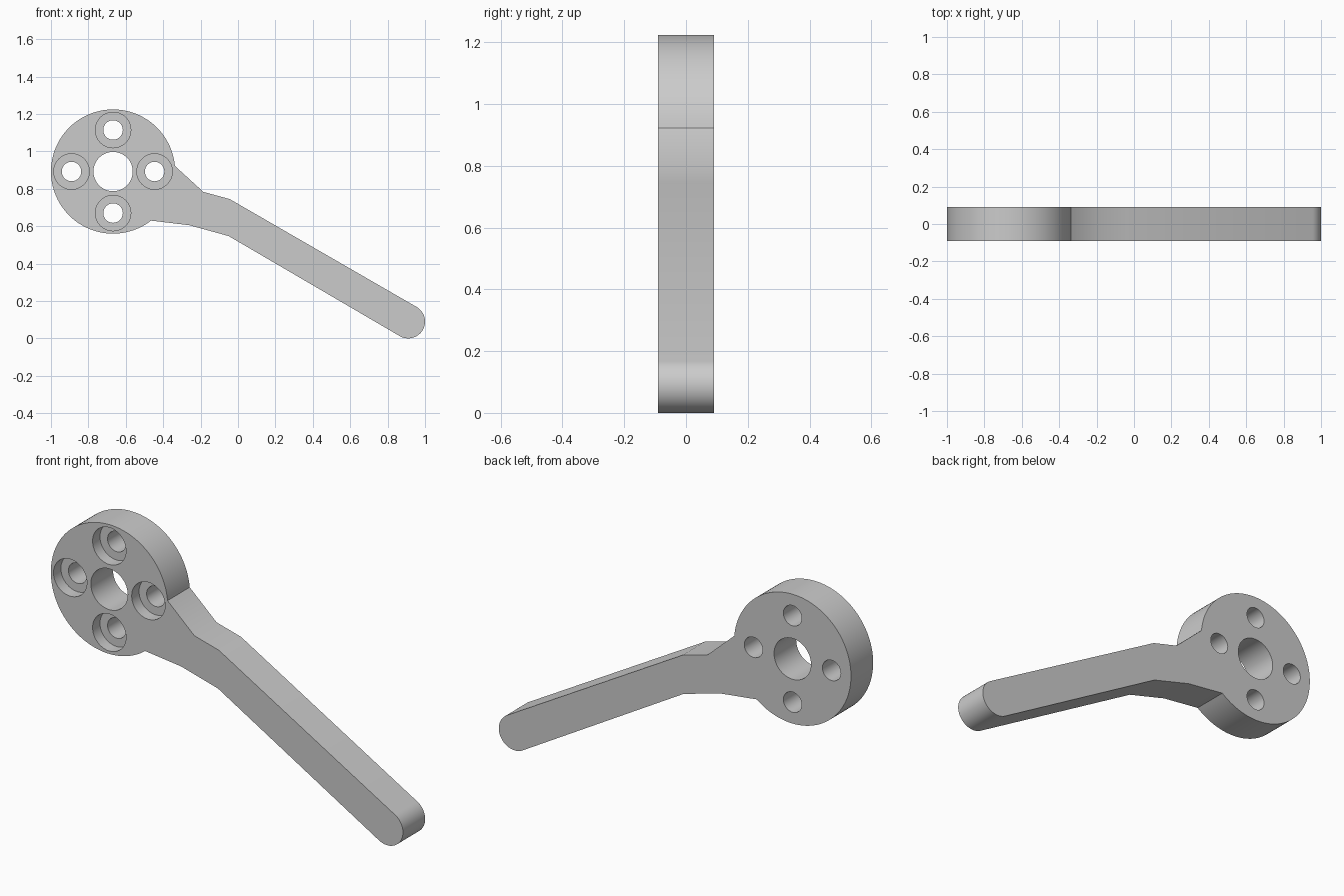
import bpy
import bmesh
from math import sin, cos, atan2, radians, pi

cube = bpy.data.objects.get("Cube")
if cube:
    bpy.data.objects.remove(cube, do_unlink=True)

HALF = 0.09                      # half thickness
HUB, HUB_R = (-0.668, 0.892), 0.332
TIP, TIP_R = (0.91, 0.09), 0.09

grey = bpy.data.materials.new("plain grey")
grey.use_nodes = True
colour = (0.6, 0.6, 0.6, 1)
grey.diffuse_color = colour
grey.node_tree.nodes["Principled BSDF"].inputs["Base Color"].default_value = colour


def arc(centre, r, start, end, steps):
    """Points on an arc in the x-z plane."""
    angles = [start + (end - start) * i / steps for i in range(steps + 1)]
    return [(centre[0] + r * cos(a), centre[1] + r * sin(a)) for a in angles]


def angle_from_hub(x, z):
    return atan2(z - HUB[1], x - HUB[0])


def finish(name, bm):
    bmesh.ops.recalc_face_normals(bm, faces=bm.faces[:])
    mesh = bpy.data.meshes.new(name)
    bm.to_mesh(mesh)
    bm.free()
    mesh.materials.append(grey)
    obj = bpy.data.objects.new(name, mesh)
    bpy.context.collection.objects.link(obj)
    return obj


def stepped_cutter(name, centre, sections):
    """Turned cutter along y from (radius, y) sections."""
    bm = bmesh.new()
    rings = []
    for r, y in sections:
        points = arc(centre, r, 0, 2 * pi, 48)[:-1]
        rings.append([bm.verts.new((x, y, z)) for x, z in points])
    for a, b in zip(rings, rings[1:]):
        for i in range(len(a)):
            j = (i + 1) % len(a)
            bm.faces.new((a[i], a[j], b[j], b[i]))
    bm.faces.new(rings[0])
    bm.faces.new(rings[-1])
    cutter = finish(name, bm)
    cutter.hide_render = True
    return cutter


# Lever outline: hub arc, lower neck, rounded tip, upper neck
outline = arc(HUB, HUB_R, angle_from_hub(-0.337, 0.922),
              angle_from_hub(-0.465, 0.63) + 2 * pi, 96)
outline += [(-0.26, 0.605), (-0.05, 0.547)]
outline += arc(TIP, TIP_R, radians(-120), radians(60), 32)
outline += [(-0.045, 0.745), (-0.185, 0.783)]

bm = bmesh.new()
front = bm.faces.new([bm.verts.new((x, -HALF, z)) for x, z in outline])
grown = bmesh.ops.extrude_face_region(bm, geom=[front], use_keep_orig=True)
back = [v for v in grown["geom"] if isinstance(v, bmesh.types.BMVert)]
bmesh.ops.translate(bm, verts=back, vec=(0, 2 * HALF, 0))
lever = finish("lever_arm", bm)

# Centre bore and four counterbored bolt holes
cutters = [stepped_cutter("centre_bore_cutter", HUB, [(0.105, -0.2), (0.105, 0.2)])]
for i, (x, z) in enumerate(arc(HUB, 0.222, 0, 1.5 * pi, 3)):
    cutters.append(stepped_cutter(
        f"bolt_hole_cutter_{i + 1}", (x, z),
        [(0.095, -0.2), (0.095, -0.03), (0.052, -0.03), (0.052, 0.2)]))

bpy.context.view_layer.objects.active = lever
for cutter in cutters:
    mod = lever.modifiers.new(cutter.name, "BOOLEAN")
    mod.operation = "DIFFERENCE"
    mod.solver = "EXACT"
    mod.object = cutter
    bpy.ops.object.modifier_apply(modifier=mod.name)
for cutter in cutters:
    bpy.data.objects.remove(cutter, do_unlink=True)

# Smooth curved walls, crisp rims
bpy.ops.object.select_all(action="DESELECT")
lever.select_set(True)
bpy.ops.object.shade_smooth_by_angle(angle=radians(30))
